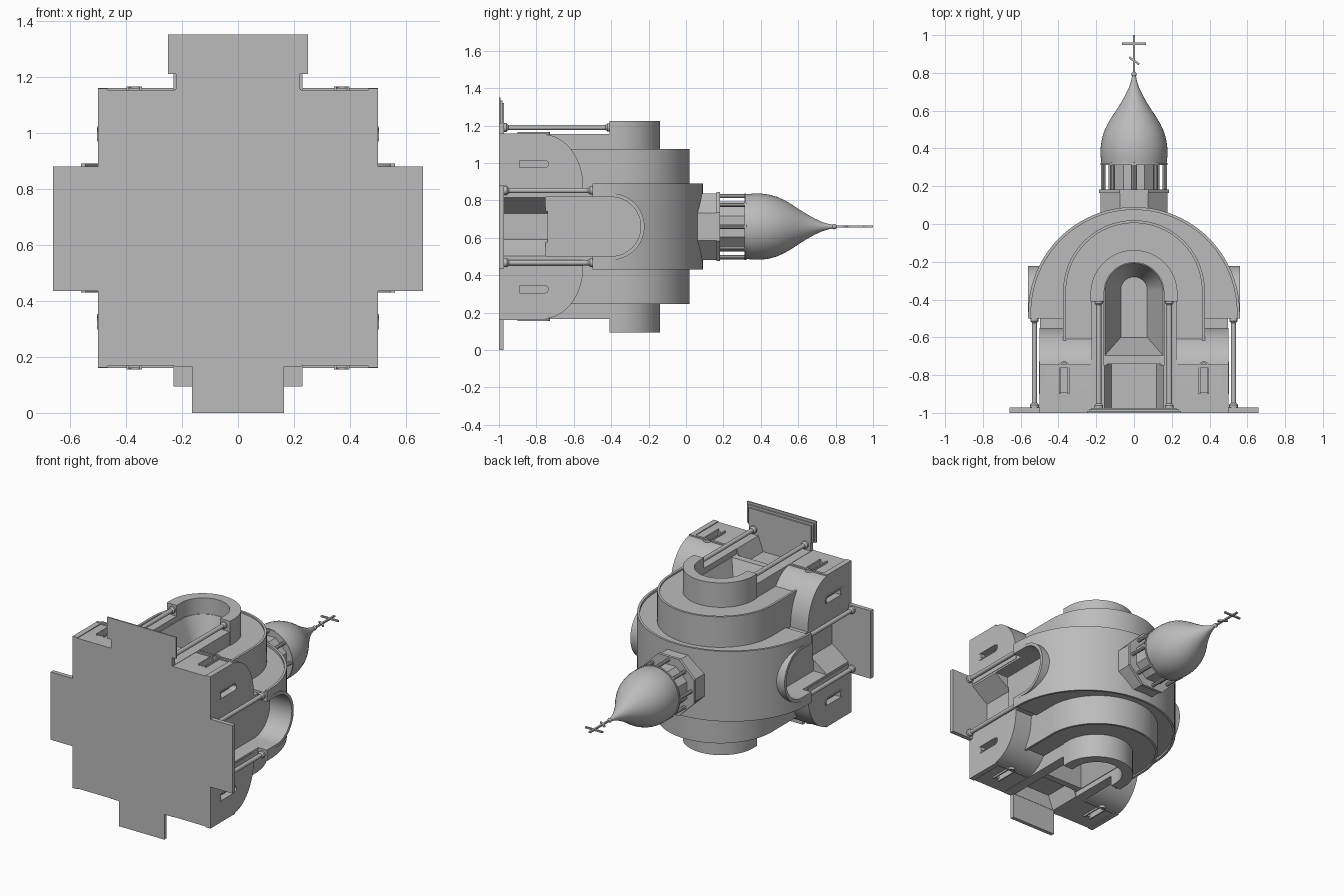
import bpy, bmesh, math
from mathutils import Matrix, Vector

if "Cube" in bpy.data.objects:
    bpy.data.objects.remove(bpy.data.objects["Cube"])

CZ = 0.66  # depth centre; the building's upward direction is +y
stone = bpy.data.materials.new("pale grey stone")
stone.diffuse_color = (0.5, 0.5, 0.5, 1)
stone.use_nodes = True
stone.node_tree.nodes["Principled BSDF"].inputs["Base Color"].default_value = stone.diffuse_color


def finish(name, bm):
    bmesh.ops.recalc_face_normals(bm, faces=bm.faces)
    me = bpy.data.meshes.new(name)
    bm.to_mesh(me)
    bm.free()
    ob = bpy.data.objects.new(name, me)
    bpy.context.collection.objects.link(ob)
    me.materials.append(stone)
    return ob


def prism(name, prof, axis, a, b, prof2=None):
    """Extrude a (side, up) profile along x or z; prof2 lofts to another shape."""
    bm = bmesh.new()
    rows = []
    for pts, d in ((prof, a), (prof2 or prof, b)):
        rows.append([bm.verts.new((u, v, CZ + d) if axis == 'z' else (d, v, CZ + u))
                     for u, v in pts])
    n = len(prof)
    for r in rows:
        bm.faces.new(r)
    for i in range(n):
        j = (i + 1) % n
        bm.faces.new((rows[0][i], rows[0][j], rows[1][j], rows[1][i]))
    return finish(name, bm)


def arch(r, cy, bottom, c=0, n=32):
    arc = [(c + r * math.cos(math.pi * i / n), cy + r * math.sin(math.pi * i / n))
           for i in range(n + 1)]
    return [(c + r, bottom)] + arc + [(c - r, bottom)]


def ring(r1, r2, cy, bottom, c=0, n=32):
    return arch(r1, cy, bottom, c, n) + arch(r2, cy, bottom, c, n)[::-1]


def rect(u0, u1, v0, v1):
    return [(u0, v0), (u1, v0), (u1, v1), (u0, v1)]


def lathe(name, pts, x=0, z=CZ, n=24, turn=0):
    """Revolve (radius, height) points about an upward (y) line."""
    bm = bmesh.new()
    rows = [[bm.verts.new((x + r * math.cos(t), y, z + r * math.sin(t)))
             for t in (turn + 2 * math.pi * i / n for i in range(n))] for r, y in pts]
    for p, q in zip(rows, rows[1:]):
        for i in range(n):
            bm.faces.new((p[i], p[(i + 1) % n], q[(i + 1) % n], q[i]))
    bm.faces.new(rows[0])
    bm.faces.new(rows[-1])
    return finish(name, bm)


def cut(targets, cutters):
    for ob in targets:
        for c in cutters:
            m = ob.modifiers.new("cut", 'BOOLEAN')
            m.operation, m.object = 'DIFFERENCE', c
            bpy.context.view_layer.objects.active = ob
            bpy.ops.object.modifier_apply(modifier=m.name)


def column(name, x, z, y0, y1):
    r = 0.014
    lathe(name, [(.023, y0), (.023, y0 + .015), (r, y0 + .025), (r, y1 - .025),
                 (.022, y1 - .015), (.022, y1)], x, z, 16)


cutters = []
S = (1, -1)

# Main barrel vault with a thin projecting rim
main = [prism("main_vault_rim", ring(.56, .545, -.47, -.5, n=48), 'z', -.23, .23),
        prism("main_vault", arch(.55, -.47, -.5, n=48), 'z', -.215, .215)]
# Lower stepped vault
second = [prism("second_vault_rim", ring(.375, .36, -.355, -.64, n=40), 'z', -.415, .415),
          prism("second_vault", arch(.365, -.355, -.64, n=40), 'z', -.405, .405)]
# Crossing arms
long_arm = prism("long_arm", rect(-.225, .225, -1, -.37), 'z', -.495, .495)
side_arm = prism("side_arm", rect(-.2, .2, -1, -.45), 'x', -.497, .497)

# Porch arches at front and back, side arches on the vault flanks
porches, side_arches = [], []
for s in S:
    porches.append(prism("porch_arch", arch(.23, -.368, -.41), 'z', s * .3, s * .565))
    side_arches.append(prism("side_arch", arch(.178, -.4, -.5), 'x', s * .3, s * .56))

# Splayed niches cut through arches and arms
end_cut, side_cut = [], []
for s in S:
    end_cut.append(prism("porch_opening", arch(.158, -.362, -.75), 'z', s * .46, s * .6))
    end_cut.append(prism("porch_niche", arch(.158, -.362, -.7), 'z', s * .47, s * .25,
                         arch(.07, -.35, -.6)))
    end_cut.append(prism("porch_doorway", rect(-.158, .158, -.975, -.74), 'z', s * .5, s * .4,
                         rect(-.12, .12, -.975, -.74)))
    side_cut.append(prism("side_niche", arch(.158, -.4, -.75), 'x', s * .6, s * .4))
    side_cut.append(prism("side_doorway", rect(-.158, .158, -.975, -.74), 'x', s * .5, s * .38,
                          rect(-.07, .07, -.975, -.74)))
cut([long_arm] + porches + second, end_cut)
cut([side_arm] + side_arches + main, side_cut)
cutters += end_cut + side_cut

# Corner chapels with quarter-round roofs and arched windows
for sx in S:
    for sz in S:
        roof = [(.215 + .278 * math.cos(t), -.765 + .215 * math.sin(t))
                for t in (math.pi / 2 * i / 16 for i in range(17))]
        prof = [(.17, -1), (.493, -1)] + roof + [(.17, -.55)]
        block = prism("corner_chapel", [(sz * u, v) for u, v in prof], 'x', sx * .2, sx * .5)
        wz = prism("end_window_cut", arch(.019, -.755, -.89, sx * .37, 12), 'z', sz * .46, sz * .52)
        wx = prism("side_window_cut", arch(.019, -.755, -.89, sz * .335, 12), 'x', sx * .46, sx * .52)
        cut([block], [wz, wx])
        cutters += [wz, wx]
        prism("end_window_frame", ring(.028, .019, -.755, -.9, sx * .37, 12), 'z',
              sz * .485, sz * .505)
        prism("side_window_frame", ring(.027, .019, -.755, -.9, sz * .335, 12), 'x',
              sx * .49, sx * .504)
        # Thin corner pilaster and eaves band
        prism("corner_pilaster", rect(sx * .465, sx * .5, -1, -.75), 'z', sz * .48, sz * .498)
        prism("eaves_band", rect(sx * .23, sx * .5, -.76, -.745), 'z', sz * .48, sz * .5)
        # Column under the main vault
        column("side_column", sx * .527, CZ + sz * .193, -.972, -.498)
    column("porch_column", sx * .187, 1.19, -.975, -.405)

for c in cutters:
    bpy.data.objects.remove(c)

# Floor, landings and front steps
prism("floor", rect(-.497, .497, -1, -.973), 'z', -.492, .492)
for s in S:
    prism("side_landing", rect(-.225, .22, -1, -.972), 'x', s * .45, s * .66)
prism("back_landing", rect(-.165, .165, -1, -.975), 'z', -.66, -.45)
prism("porch_floor", rect(-.222, .222, -1, -.973), 'z', .45, .555)
for i in range(3):
    w = .25 - .012 * i
    prism("front_step", rect(-w, w, -1 + .009 * i, -.991 + .009 * i), 'z', .55, .69 - .015 * i)

# Octagonal drum and open lantern
T = math.pi / 8
lathe("drum", [(.192, -.02), (.192, .165)], n=8, turn=T)
lathe("drum_cornice", [(.2, .163), (.2, .182)], n=8, turn=T)
lathe("lantern_core", [(.145, .17), (.145, .33)], n=8, turn=T)
for i in range(8):
    a = math.pi / 4 * i
    lathe("lantern_post", [(.012, .175), (.012, .325)],
          .164 * math.cos(a), CZ + .164 * math.sin(a), 10)
lathe("dome_ring", [(.178, .312), (.178, .322)], n=48)

# Onion dome and finial
lathe("onion_dome", [(.172, .32), (.177, .36), (.177, .4), (.172, .44), (.16, .485), (.142, .525),
                     (.119, .565), (.092, .605), (.067, .645), (.045, .685), (.028, .72),
                     (.016, .755), (.01, .785)], n=48)
lathe("finial_ball", [(.014 * math.sin(a) + .0005, .792 - .014 * math.cos(a))
                      for a in (math.pi * i / 10 for i in range(11))], n=16)

# Cross with a slanted lower bar
prism("cross_upright", rect(-.006, .006, .79, 1.0), 'z', -.005, .005)
prism("cross_bar", rect(-.063, .063, .948, .96), 'z', -.005, .005)
prism("cross_slanted_bar", [(-.028, .877), (.024, .841), (.03, .85), (-.022, .887)],
      'z', -.005, .005)

# Smooth the curved surfaces, keep edges sharp
bpy.ops.object.select_all(action='SELECT')
bpy.context.view_layer.objects.active = bpy.context.selected_objects[0]
bpy.ops.object.shade_smooth_by_angle(angle=math.radians(30))
